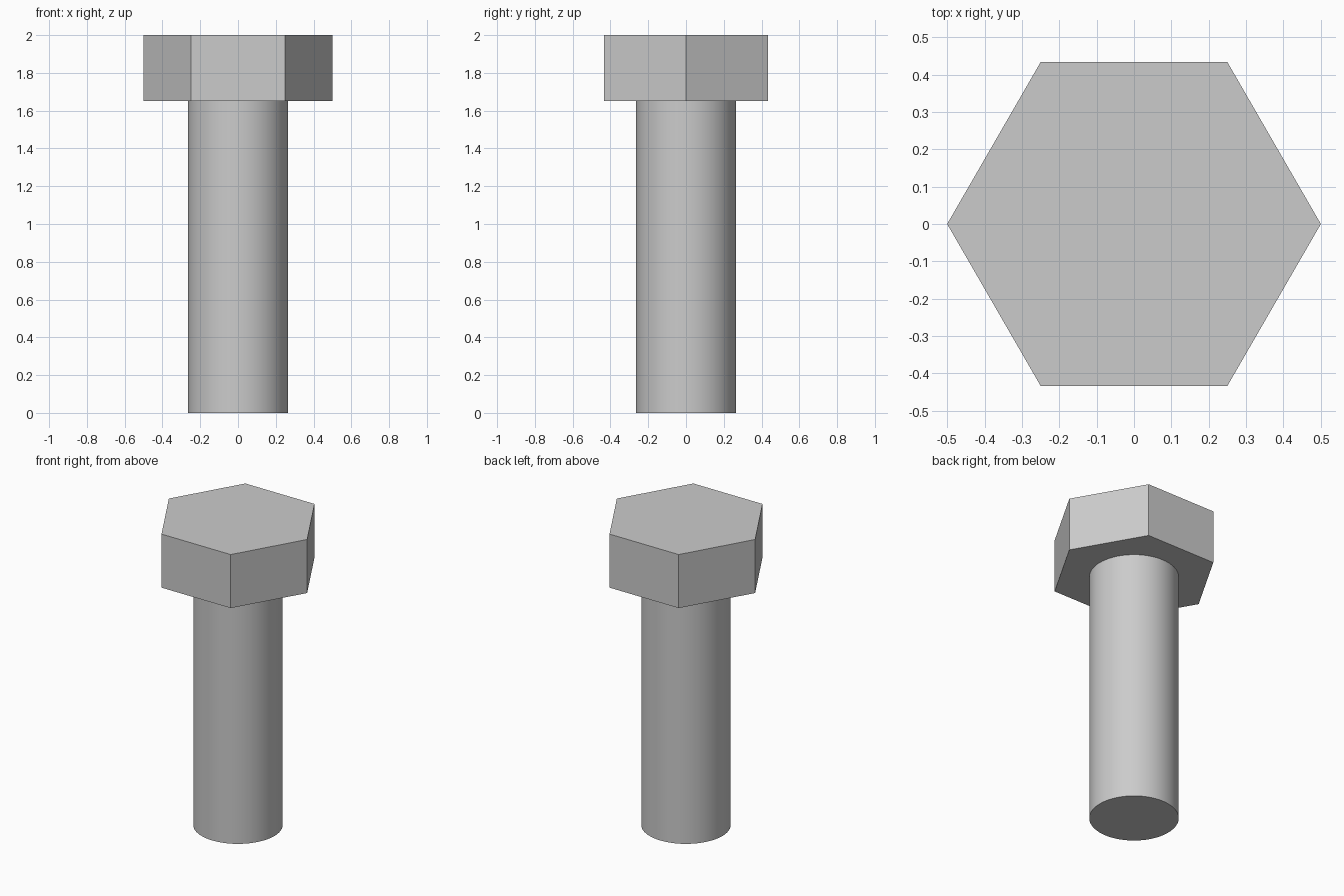
import bpy
import math

cube = bpy.data.objects.get("Cube")
if cube:
    bpy.data.objects.remove(cube, do_unlink=True)

# Single grey metal
steel = bpy.data.materials.new("grey_steel")
steel.use_nodes = True
colour = (0.6, 0.6, 0.6, 1.0)
steel.diffuse_color = colour
steel.node_tree.nodes["Principled BSDF"].inputs["Base Color"].default_value = colour


def prism(name, sides, radius, bottom, top):
    """Upright prism with a corner on the x axis."""
    bpy.ops.mesh.primitive_cylinder_add(
        vertices=sides, radius=radius, depth=top - bottom,
        location=(0, 0, (bottom + top) / 2), rotation=(0, 0, math.pi / 2))
    obj = bpy.context.object
    obj.name = name
    obj.data.materials.append(steel)
    return obj


HEAD_BOTTOM = 1.65

# Flat-sided hexagonal head
prism("bolt_head", 6, 0.5, HEAD_BOTTOM, 2.0)

# Smooth round shank with sharp end rim
prism("bolt_shank", 64, 0.265, 0.0, HEAD_BOTTOM)
bpy.ops.object.shade_smooth_by_angle(angle=math.radians(30))
